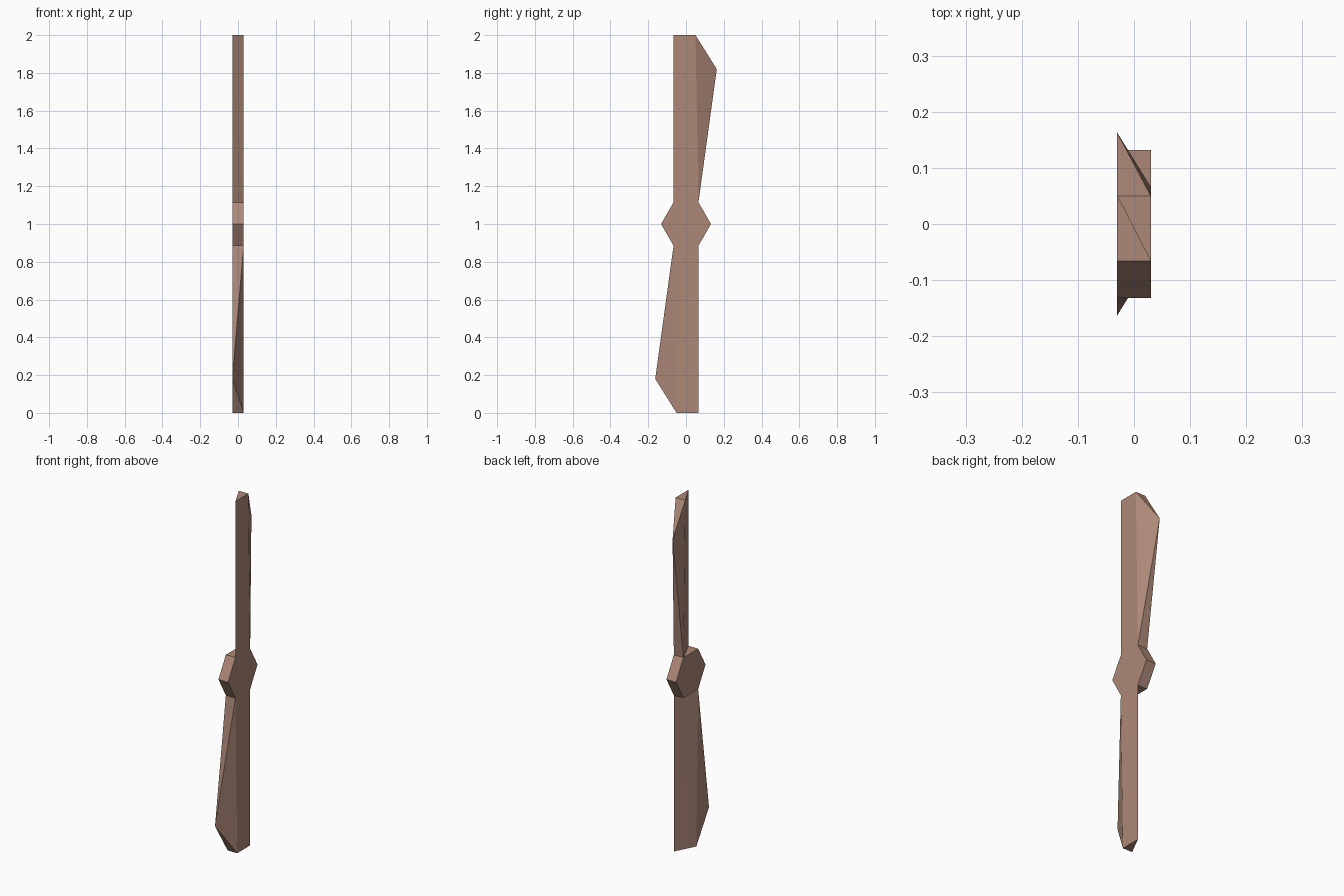
import bpy
import bmesh
from math import pi
from mathutils import Matrix, Vector

cube = bpy.data.objects.get("Cube")
if cube:
    bpy.data.objects.remove(cube, do_unlink=True)

HALF = 0.03       # half thickness along x
FLAT = 0.066      # half width of the hub's flat sides
ROOT = 1.115      # height where the upper blade meets the hub

wood = bpy.data.materials.new("brown_wood")
wood.use_nodes = True
colour = (0.42, 0.25, 0.19, 1)
wood.diffuse_color = colour
wood.node_tree.nodes["Principled BSDF"].inputs["Base Color"].default_value = colour


def add_object(name, bm):
    bmesh.ops.recalc_face_normals(bm, faces=bm.faces)
    mesh = bpy.data.meshes.new(name)
    bm.to_mesh(mesh)
    bm.free()
    mesh.materials.append(wood)
    obj = bpy.data.objects.new(name, mesh)
    bpy.context.collection.objects.link(obj)


# Hexagonal hub, extruded through its thickness
bm = bmesh.new()
outline = [(-0.132, 1), (-FLAT, 2 - ROOT), (FLAT, 2 - ROOT),
           (0.132, 1), (FLAT, ROOT), (-FLAT, ROOT)]
face = bm.faces.new([bm.verts.new((-HALF, y, z)) for y, z in outline])
extruded = bmesh.ops.extrude_face_region(bm, geom=[face], use_keep_orig=True)
bmesh.ops.translate(bm, vec=(2 * HALF, 0, 0),
                    verts=[v for v in extruded["geom"] if isinstance(v, bmesh.types.BMVert)])
add_object("hub", bm)


# Blade: a triangular prism drawn out to a point near its far end
def add_blade(name, turn):
    bm = bmesh.new()
    lead, back, edge = [bm.verts.new(p) for p in
                        [(HALF, -FLAT, ROOT), (HALF, FLAT, ROOT), (-HALF, FLAT, ROOT)]]
    lead_end, back_end, edge_end = [bm.verts.new(p) for p in
                                    [(HALF, -FLAT, 2), (HALF, 0.05, 2), (-HALF, 0.05, 2)]]
    tip = bm.verts.new((-HALF, 0.163, 1.82))
    for corners in [(lead, back, edge), (lead_end, edge_end, back_end),
                    (lead, lead_end, back_end, back),
                    (lead, edge, edge_end), (lead, edge_end, lead_end),
                    (back, back_end, tip), (back_end, edge_end, tip),
                    (edge_end, edge, tip), (edge, back, tip)]:
        bm.faces.new(corners)
    bmesh.ops.rotate(bm, verts=bm.verts, cent=Vector((0, 0, 1)),
                     matrix=Matrix.Rotation(turn, 3, "X"))
    add_object(name, bm)


add_blade("upper_blade", 0)
add_blade("lower_blade", pi)
